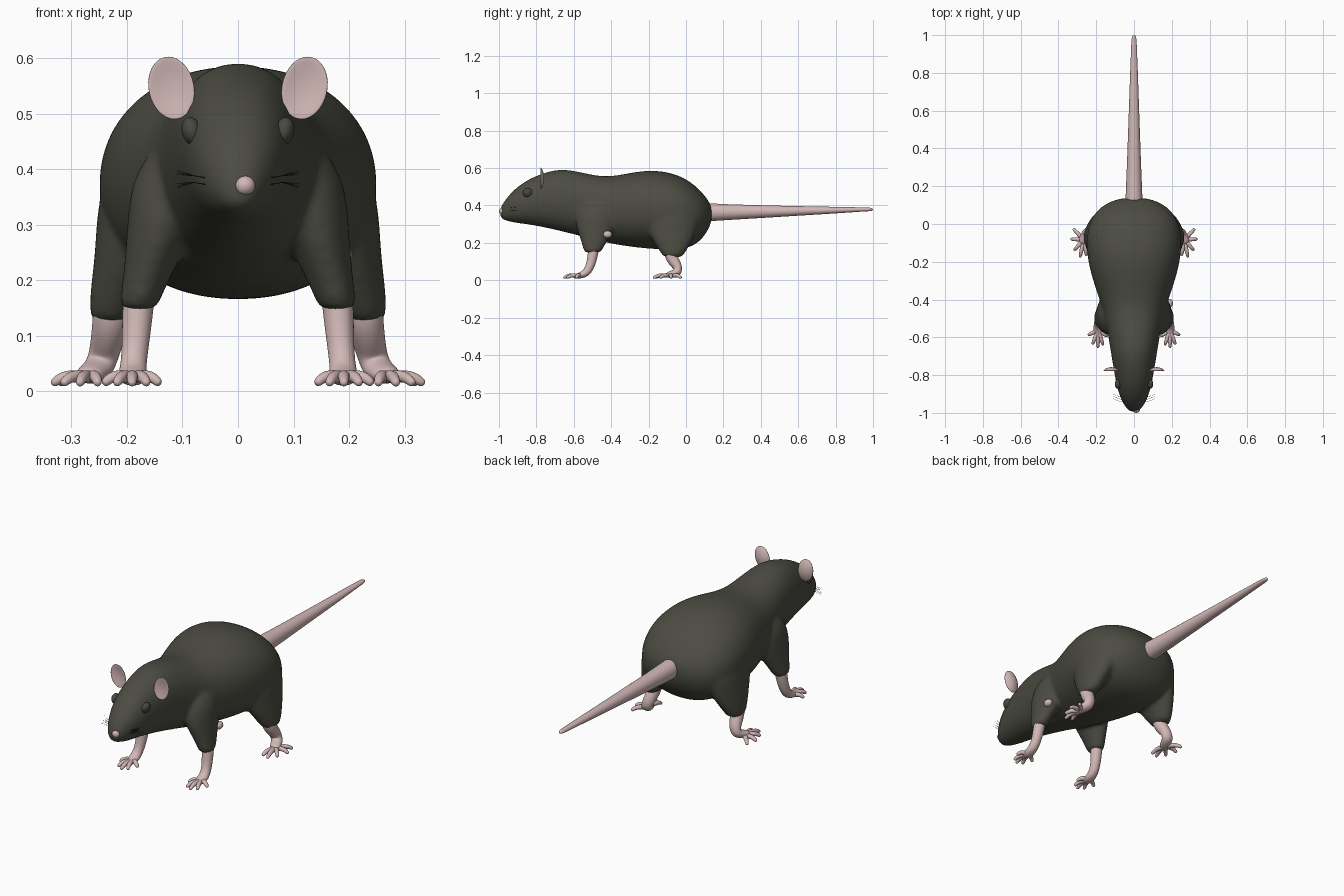
import bpy, bmesh, math
from mathutils import Vector, Matrix

if "Cube" in bpy.data.objects:
    bpy.data.objects.remove(bpy.data.objects["Cube"])


def material(name, rgb):
    m = bpy.data.materials.new(name)
    m.diffuse_color = (*rgb, 1)
    m.use_nodes = True
    m.node_tree.nodes["Principled BSDF"].inputs["Base Color"].default_value = m.diffuse_color
    return m


FUR = material("dark fur", (0.072, 0.072, 0.056))
SKIN = material("pink skin", (0.64, 0.48, 0.47))
EYE = material("dark eye", (0.066, 0.066, 0.054))
BLACK = material("whisker black", (0.02, 0.02, 0.02))


def tube(bm, pts, sides=12, axis=None, power=2.0):
    """Loft rings (x, y, z, ra, rb) along a path; axis fixes the ring plane."""
    pos = [Vector(p[:3]) for p in pts]
    whole = (pos[-1] - pos[0]).normalized()
    ref = Vector((1, 0, 0)) if abs(whole.x) < 0.8 else Vector((0, 1, 0))
    rings = []
    for i, p in enumerate(pts):
        t = Vector(axis) if axis else (pos[min(i + 1, len(pos) - 1)] - pos[max(i - 1, 0)]).normalized()
        a = (ref - t * ref.dot(t)).normalized()
        b = t.cross(a)
        ra, rb = p[3], p[-1]
        ring = []
        for k in range(sides):
            w = 2 * math.pi * k / sides
            c, s = math.cos(w), math.sin(w)
            c = math.copysign(abs(c) ** (2 / power), c)
            s = math.copysign(abs(s) ** (2 / power), s)
            ring.append(bm.verts.new(pos[i] + a * ra * c + b * rb * s))
        rings.append(ring)
    for r0, r1 in zip(rings, rings[1:]):
        for k in range(sides):
            n = (k + 1) % sides
            bm.faces.new((r0[k], r0[n], r1[n], r1[k]))
    bm.faces.new(rings[0])
    bm.faces.new(rings[-1][::-1])


def finish(bm, name, mat, subdiv=0):
    bmesh.ops.recalc_face_normals(bm, faces=bm.faces[:])
    me = bpy.data.meshes.new(name)
    for f in bm.faces:
        f.smooth = True
    bm.to_mesh(me)
    bm.free()
    me.materials.append(mat)
    ob = bpy.data.objects.new(name, me)
    bpy.context.collection.objects.link(ob)
    if subdiv:
        ob.modifiers.new("round", 'SUBSURF').levels = subdiv
        ob.modifiers["round"].render_levels = subdiv
    return ob


def ball(name, mat, loc, size, turn=0.0, cup=0.0):
    bm = bmesh.new()
    bmesh.ops.create_uvsphere(bm, u_segments=28, v_segments=18, radius=1)
    for v in bm.verts:
        r2 = v.co.x ** 2 + v.co.z ** 2
        v.co = Vector((v.co.x * size[0], v.co.y * size[1] - cup * r2, v.co.z * size[2]))
    bmesh.ops.rotate(bm, verts=bm.verts[:], matrix=Matrix.Rotation(turn, 3, 'Y'))
    bmesh.ops.translate(bm, verts=bm.verts[:], vec=loc)
    return finish(bm, name, mat)


# Furry body: y, top, bottom, half width
sections = [
    (-0.995, .385, .333, .024), (-0.97, .427, .32, .046), (-0.92, .487, .307, .074),
    (-0.85, .538, .299, .094), (-0.77, .573, .285, .108), (-0.67, .600, .262, .125),
    (-0.56, .579, .235, .142), (-0.45, .553, .205, .167), (-0.35, .564, .185, .202),
    (-0.22, .592, .168, .243), (-0.10, .584, .162, .257), (0.0, .547, .165, .243),
    (.07, .49, .20, .202), (.115, .435, .26, .14), (.14, .39, .32, .06)]
bm = bmesh.new()
tube(bm, [(0, y, (t + b) / 2, w, (t - b) / 2) for y, t, b, w in sections], 24, (0, 1, 0), 2.15)
# Furry shoulders and thighs, merged into the body
for s in (-1, 1):
    tube(bm, [(s * x, y, z, a, b) for x, y, z, a, b in (
        (.09, -.46, .45, .06, .08), (.11, -.47, .38, .085, .12), (.135, -.48, .30, .066, .115),
        (.16, -.49, .22, .046, .076), (.175, -.497, .17, .038, .055), (.18, -.5, .143, .034, .042))],
        16, (0, 0, -1))
    tube(bm, [(s * x, y, z, a, b) for x, y, z, a, b in (
        (.12, -.08, .45, .09, .13), (.15, -.08, .36, .106, .17), (.19, -.075, .25, .068, .13),
        (.214, -.07, .18, .054, .088), (.226, -.07, .14, .042, .062), (.23, -.07, .122, .036, .05))],
        16, (0, 0, -1))
body = finish(bm, "furry_body", FUR, 2)
remesh = body.modifiers.new("merge", 'REMESH')
remesh.mode = 'VOXEL'
remesh.voxel_size = 0.009
remesh.use_smooth_shade = True
smooth = body.modifiers.new("soften", 'SMOOTH')
smooth.factor, smooth.iterations = 0.5, 8

# Bare legs with palms and fanned toes
front_leg = [(.176, -.49, .20, .03), (.181, -.497, .14, .029), (.185, -.51, .08, .025),
             (.189, -.53, .042, .024), (.19, -.56, .026, .028, .018), (.19, -.595, .021, .022, .013)]
front_toes = [(.140, -.595), (.163, -.642), (.191, -.656), (.220, -.638), (.243, -.588)]
rear_leg = [(.224, -.09, .18, .036), (.23, -.08, .12, .034), (.239, -.045, .075, .029),
            (.248, -.042, .044, .028), (.262, -.075, .032, .028, .02), (.275, -.108, .026, .024, .015)]
rear_toes = [(.252, -.168), (.286, -.177), (.317, -.14), (.336, -.08), (.322, -.025)]
for side, s in (("left", -1), ("right", 1)):
    for name, leg, toes, hub in (("front", front_leg, front_toes, (.19, -.562)),
                                 ("rear", rear_leg, rear_toes, (.266, -.082))):
        bm = bmesh.new()
        tube(bm, [(s * p[0], *p[1:]) for p in leg])
        for tip in toes:
            def at(f, z, r):
                return (s * (hub[0] + (tip[0] - hub[0]) * f), hub[1] + (tip[1] - hub[1]) * f, z, r)
            tube(bm, [at(0, .024, .013), at(.4, .027, .0125), at(.7, .026, .011),
                      at(.9, .017, .0095), at(1, .012, .006)], 8)
        finish(bm, f"{side}_{name}_leg", SKIN, 2)

# Tail
bm = bmesh.new()
tube(bm, [(0, .10, .364, .046, .049), (0, .135, .364, .046, .049), (0, .2, .364, .043, .044),
          (0, .4, .367, .035, .035), (0, .6, .371, .028, .026), (0, .8, .375, .021, .018),
          (0, .95, .379, .015, .011), (0, .985, .379, .013, .010), (0, 1.0, .379, .007, .006)], 16)
finish(bm, "tail", SKIN, 2)

# Nose, ears, eyes
ball("nose", SKIN, (.012, -.982, .37), (.019, .018, .018))
ball("right_flank_bump", SKIN, (.188, -.42, .245), (.018, .024, .019))
for side, s in (("left", -1), ("right", 1)):
    ball(f"{side}_ear", SKIN, (s * .12, -.765, .546), (.041, .007, .057), s * math.radians(12), .012)
    ball(f"{side}_eye", EYE, (s * .083, -.847, .468), (.018, .026, .026), s * math.radians(15))

# Whiskers
for side, s in (("left", -1), ("right", 1)):
    bm = bmesh.new()
    for i in range(6):
        y, z = -.945 + .012 * (i % 3), .37 + .012 * (i // 3)
        tube(bm, [(s * .045, y, z, .0008), (s * .08, y + .008, z + .006, .0008),
                  (s * .11, y + .02, z - .004 + .004 * i, .0004)], 4)
    finish(bm, f"{side}_whiskers", BLACK)
